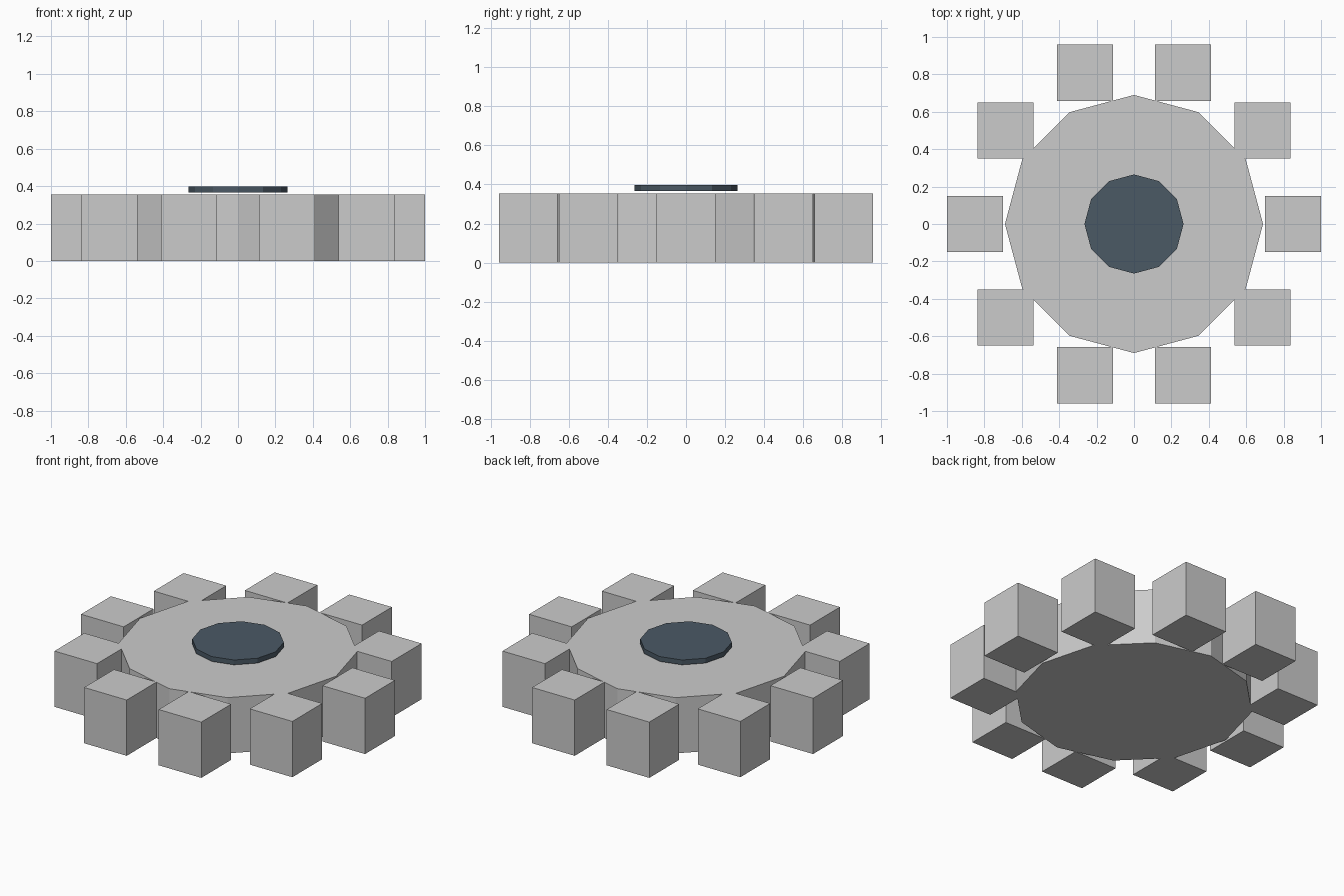
import bpy
from math import cos, sin, tau

if "Cube" in bpy.data.objects:
    bpy.data.objects.remove(bpy.data.objects["Cube"])

HEIGHT = 0.355
TEETH = 10


def material(name, rgb):
    mat = bpy.data.materials.new(name)
    mat.diffuse_color = (*rgb, 1)
    mat.use_nodes = True
    mat.node_tree.nodes["Principled BSDF"].inputs["Base Color"].default_value = mat.diffuse_color
    return mat


def disc(name, radius, z0, z1):
    bpy.ops.mesh.primitive_cylinder_add(
        vertices=12, radius=radius, depth=z1 - z0, location=(0, 0, (z0 + z1) / 2))
    obj = bpy.context.object
    obj.name = name
    return obj


# Twelve-sided gear body
disc("gear_body", 0.69, 0, HEIGHT)

# Dark hub cap, just clear of the body's top face
hub = disc("hub_cap", 0.265, 0.366, 0.397)
hub.data.materials.append(material("dark_slate", (0.07, 0.1, 0.13)))

# Ring of upright square teeth, all aligned to the axes
for i in range(TEETH):
    a = tau * i / TEETH
    bpy.ops.mesh.primitive_cube_add(
        size=1, location=(0.85 * cos(a), 0.85 * sin(a), HEIGHT / 2))
    tooth = bpy.context.object
    tooth.name = f"tooth_{i + 1}"
    tooth.scale = (0.3, 0.3, HEIGHT)
